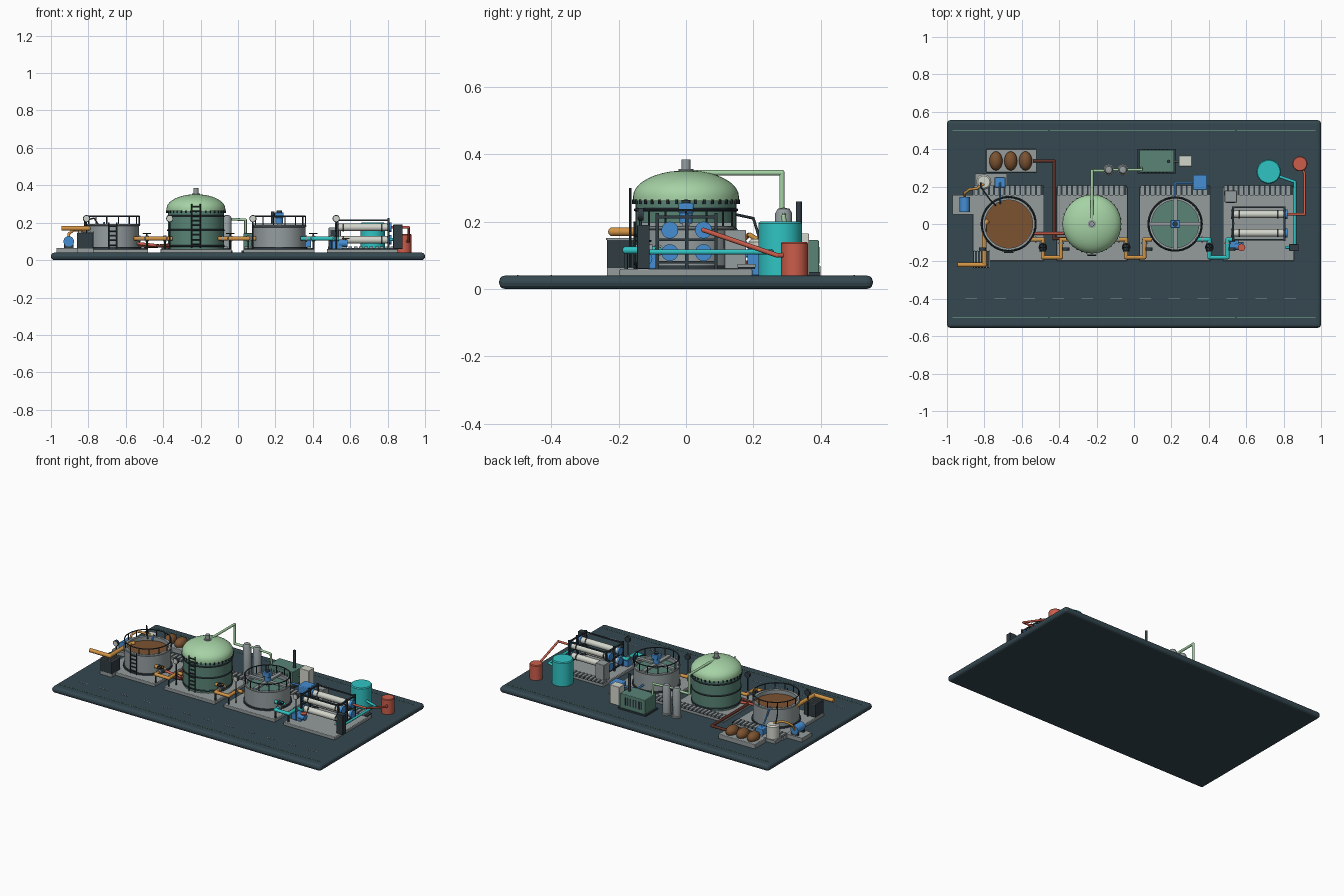
import bpy, bmesh, math
from mathutils import Vector, Matrix

if "Cube" in bpy.data.objects:
    bpy.data.objects.remove(bpy.data.objects["Cube"])

SLATE, CONC, STEEL, DARK = (.035, .065, .08), (.3, .33, .33), (.3, .34, .35), (.03, .045, .055)
ORANGE, BROWN, GREEN, DGREEN = (.65, .3, .06), (.2, .085, .03), (.38, .65, .38), (.1, .23, .18)
BLUE, TEAL, RED, WHITE, RUST = (.06, .27, .65), (.03, .55, .55), (.6, .11, .07), (.65, .67, .6), (.12, .03, .02)
mats = {}


def finish(name, bm, col, smooth=True):
    me = bpy.data.meshes.new(name)
    bmesh.ops.recalc_face_normals(bm, faces=bm.faces)
    bm.to_mesh(me)
    bm.free()
    ob = bpy.data.objects.new(name, me)
    bpy.context.collection.objects.link(ob)
    if col not in mats:
        mats[col] = bpy.data.materials.new("paint_%d" % len(mats))
        mats[col].diffuse_color = (*col, 1)
    me.materials.append(mats[col])
    if smooth:
        bpy.ops.object.select_all(action='DESELECT')
        bpy.context.view_layer.objects.active = ob
        ob.select_set(True)
        bpy.ops.object.shade_smooth_by_angle(angle=math.radians(35))
    return ob


def add_box(bm, x0, x1, y0, y1, z0, z1):
    m = Matrix.Translation(((x0 + x1) / 2, (y0 + y1) / 2, (z0 + z1) / 2)) @ Matrix.Diagonal((x1 - x0, y1 - y0, z1 - z0, 1))
    bmesh.ops.create_cube(bm, size=1, matrix=m)


def add_rod(bm, a, b, r, n=12):
    a, b = Vector(a), Vector(b)
    d = b - a
    m = Matrix.Translation((a + b) / 2) @ d.to_track_quat('Z', 'Y').to_matrix().to_4x4()
    bmesh.ops.create_cone(bm, cap_ends=True, segments=n, radius1=r, radius2=r, depth=d.length, matrix=m)


def boxes(name, col, *dims, bevel=0.0):
    bm = bmesh.new()
    for d in dims:
        add_box(bm, *d)
    ob = finish(name, bm, col, False)
    if bevel:
        mod = ob.modifiers.new("edge", 'BEVEL')
        mod.width, mod.segments = bevel, 3
    return ob


def rods(name, col, r, *pairs, n=12):
    bm = bmesh.new()
    for a, b in pairs:
        add_rod(bm, a, b, r, n)
    return finish(name, bm, col)


def pipe(name, col, r, *pts):
    bm = bmesh.new()
    for a, b in zip(pts, pts[1:]):
        add_rod(bm, a, b, r, 14)
    for p in pts[1:-1]:
        bmesh.ops.create_uvsphere(bm, u_segments=14, v_segments=8, radius=r * 1.03, matrix=Matrix.Translation(p))
    return finish(name, bm, col)


def lathe(name, col, x, y, prof, n=48):
    bm = bmesh.new()
    vs = [bm.verts.new((x + r, y, z)) for r, z in prof]
    es = [bm.edges.new(e) for e in zip(vs, vs[1:])]
    bmesh.ops.spin(bm, geom=vs + es, cent=(x, y, 0), axis=(0, 0, 1), angle=2 * math.pi, steps=n)
    bmesh.ops.remove_doubles(bm, verts=bm.verts, dist=1e-5)
    return finish(name, bm, col)


def ring(name, col, x, y, z, R, r):
    return lathe(name, col, x, y, [(R + r * math.cos(t * math.pi / 4), z + r * math.sin(t * math.pi / 4)) for t in range(9)])


def around(x, y, R, n, z):
    return [(x + R * math.cos(2 * math.pi * i / n), y + R * math.sin(2 * math.pi * i / n), z) for i in range(n)]


def up(p, h):
    return (p[0], p[1], p[2] + h)


def ladder(name, x, y, z0, z1):
    w = .022
    rungs = int((z1 - z0) / .025)
    rods(name, DARK, .004, *[((x + s * w, y, z0), (x + s * w, y, z1)) for s in (-1, 1)],
         *[((x - w, y, z0 + .02 + i * .025), (x + w, y, z0 + .02 + i * .025)) for i in range(rungs)], n=8)


# base slab with painted lines
boxes("base", SLATE, (-1, 1, -.555, .555, 0, .04), bevel=.018)
boxes("border_lines", DGREEN, *[(a, b, s * .5 - .002, s * .5 + .002, .038, .0415)
                                for s in (-1, 1) for a, b in ((-.97, -.46), (-.45, .54), (.55, .97))])
boxes("lane_dashes", STEEL, *[(-.9 + i * .155, -.84 + i * .155, -.402, -.398, .038, .0415) for i in range(12)])

C = [-.67, -.225, .22, .665]
for i, c in enumerate(C, 1):
    # concrete pad, grating and gauge post
    boxes(f"pad_{i}", CONC, (c - .19, c + .19, -.197, .197, .038, .06), bevel=.004)
    boxes(f"grating_frame_{i}", DARK, (c - .185, c + .185, .155, .205, .06, .066))
    boxes(f"grating_bars_{i}", STEEL, *[(c - .185 + k * .028, c - .167 + k * .028, .153, .207, .064, .074) for k in range(13)])
    gx = c - .14
    rods(f"gauge_post_{i}", DARK, .004, ((gx, -.135, .06), (gx, -.135, .21)))
    rods(f"gauge_body_{i}", DARK, .019, ((gx, -.142, .222), (gx, -.126, .222)), n=24)
    rods(f"gauge_dial_{i}", WHITE, .015, ((gx, -.144, .222), (gx, -.130, .222)), n=24)


# open tanks with liquid, rims and handrails
def open_tank(n, x, r, top, liquid):
    lathe(f"open_tank_{n}", STEEL, x, 0, [(0, .07), (r - .014, .07), (r - .014, top), (r, top), (r, .06), (0, .06)])
    ring(f"tank_rim_{n}", STEEL, x, 0, top - .004, r, .006)
    lathe(f"tank_foot_{n}", DARK, x, 0, [(r, .06), (r + .008, .06), (r + .008, .07), (r, .07)])
    lathe(f"liquid_{n}", liquid, x, 0, [(0, top - .025), (r - .012, top - .025)])
    ring(f"handrail_{n}", DARK, x, 0, .234, r, .0035)
    rods(f"handrail_posts_{n}", DARK, .003, *[(p, up(p, .234 - top)) for p in around(x, 0, r, 14, top)], n=8)


open_tank(1, C[0], .142, .192, BROWN)
open_tank(3, C[2], .14, .185, DGREEN)
ladder("ladder_1", -.67, -.152, .06, .2)

# stirred tank bridge and motor
x = C[2]
boxes("mixer_bridge", STEEL, (x - .14, x + .14, -.012, .012, .185, .197), (x - .012, x + .012, -.14, .14, .185, .197))
rods("mixer_shaft", STEEL, .008, ((x, 0, .08), (x, 0, .225)))
rods("mixer_gearbox", BLUE, .02, ((x, 0, .195), (x, 0, .228)), n=24)
boxes("mixer_motor", BLUE, (x - .024, x + .024, -.022, .022, .225, .255), bevel=.004)
rods("motor_cap", DARK, .014, ((x, 0, .254), (x, 0, .265)), n=20)

# domed digester
x = C[1]
lathe("digester_body", DGREEN, x, 0, [(0, .06), (.15, .06), (.15, .27), (0, .27)])
lathe("digester_dome", GREEN, x, 0, [(.15, .262), (.157, .262), (.157, .275)] +
      [(.157 * math.cos(t * math.pi / 20), .275 + .077 * math.sin(t * math.pi / 20)) for t in range(1, 10)] + [(0, .352)])
for k, z in enumerate((.075, .16, .235)):
    ring(f"digester_band_{k}", DARK, x, 0, z, .15, .005)
rods("digester_bolts", DARK, .004, *[(p, up(p, .014)) for p in around(x, 0, .157, 36, .252)], n=6)
rods("dome_vent", STEEL, .014, ((x, 0, .345), (x, 0, .385)), n=20)
rods("dome_vent_flange", STEEL, .022, ((x, 0, .345), (x, 0, .356)), n=20)
ladder("ladder_2", x, -.166, .065, .3)

# gas line, scrubbers and generator
pipe("gas_pipe", GREEN, .008, (x, 0, .345), (x, .285, .345), (x, .285, .215), (-.135, .285, .215))
pipe("gas_feed", GREEN, .007, (-.135, .29, .225), (.04, .29, .215), (.04, .3, .13))
for k, sx in enumerate((-.135, -.06)):
    lathe(f"scrubber_{k}", STEEL, sx, .29, [(0, .04), (.03, .04), (.03, .05), (.025, .052), (.025, .225), (.018, .238), (0, .242)], 24)
boxes("generator", DGREEN, (.03, .215, .275, .395, .045, .145), bevel=.004)
boxes("generator_skid", DARK, (.02, .225, .27, .4, .038, .05))
boxes("generator_vents", DARK, *[(.05 + k * .02, .06 + k * .02, y, y + .004, .075, .125) for k in range(7) for y in (.273, .393)])
rods("exhaust_stack", DARK, .009, ((.185, .335, .14), (.185, .335, .26)))
boxes("switch_cabinet", WHITE, (.24, .31, .308, .365, .04, .165), bevel=.003)
rods("generator_cable", STEEL, .005, ((.2, .335, .1), (.25, .335, .1)))

# solids bin with husk piles and return line
boxes("solids_bin", CONC, (-.79, -.52, .275, .4, .038, .07), bevel=.004)
for k in range(3):
    bm = bmesh.new()
    bmesh.ops.create_uvsphere(bm, u_segments=20, v_segments=12, radius=1,
                              matrix=Matrix.Translation((-.738 + k * .079, .337, .085)) @ Matrix.Diagonal((.035, .051, .035, 1)))
    finish(f"solids_pile_{k}", bm, BROWN)
pipe("solids_pipe", RUST, .009, (-.54, .337, .075), (-.428, .337, .075), (-.428, -.078, .075), (-.36, -.078, .08))
pipe("sludge_pipe", RED, .008, (-.55, -.05, .09), (-.36, -.05, .07))

# dosing drum and pumps on the left
lathe("dosing_drum", WHITE, -.803, .225, [(0, .04), (.04, .04), (.04, .14), (.032, .148), (0, .148)], 32)
boxes("dosing_pump", BLUE, (-.745, -.688, .195, .25, .06, .1), bevel=.004)
boxes("dosing_plinth", CONC, (-.85, -.68, .18, .27, .038, .06))
pipe("dosing_hose", BLUE, .005, (-.716, .222, .095), (-.716, .19, .12), (-.716, .13, .2), (-.716, .11, .17))
boxes("blower_skid", CONC, (-.97, -.85, .05, .155, .038, .066))
rods("blower", BLUE, .028, ((-.905, .065, .1), (-.905, .145, .1)), n=24)
boxes("blower_saddles", DARK, (-.93, -.88, .068, .08, .06, .1), (-.93, -.88, .13, .142, .06, .1))
pipe("blower_pipe", ORANGE, .007, (-.905, .14, .1), (-.905, .165, .14), (-.88, .185, .16), (-.84, .19, .16), (-.803, .215, .145))
pipe("drum_arch", DARK, .004, (-.82, .22, .145), (-.82, .2, .21), (-.77, .13, .225), (-.74, .1, .18))

# inlet screen and feed pipe
boxes("inlet_screen", DARK, (-.86, -.772, -.235, -.145, .06, .148), bevel=.004)
boxes("inlet_screen_ribs", STEEL, *[(-.855 + k * .016, -.849 + k * .016, -.238, -.142, .146, .152) for k in range(6)])
boxes("inlet_stand", CONC, (-.86, -.772, -.235, -.15, .038, .062))
pipe("inlet_pipe", ORANGE, .013, (-.945, -.218, .17), (-.8, -.218, .17), (-.8, -.06, .17), (-.8, 0, .17), (-.78, .02, .17))

# transfer pipes with flanges and handwheel valves
for k, (c, col) in enumerate(zip(C[:3], (ORANGE, ORANGE, TEAL))):
    a, b, e = c + .115, c + .183, c + .28
    pipe(f"transfer_pipe_{k}", col, .011, (a, -.083, .115), (b, -.083, .115), (b, -.178, .115), (e, -.178, .115),
         (e, -.083, .115), (e + .04, -.083, .115))
    rods(f"pipe_flanges_{k}", STEEL, .017, ((a + .025, -.083, .115), (a + .033, -.083, .115)),
         ((b, -.1, .115), (b, -.108, .115)), ((b, -.142, .115), (b, -.15, .115)), ((e, -.1, .115), (e, -.108, .115)), n=20)
    rods(f"valve_body_{k}", DARK, .017, ((b, -.108, .115), (b, -.142, .115)), n=16)
    rods(f"valve_stem_{k}", DARK, .004, ((b, -.125, .115), (b, -.125, .145)))
    ring(f"valve_wheel_{k}", DARK, b, -.125, .143, .02, .003)
    rods(f"valve_spokes_{k}", DARK, .002, ((b - .02, -.125, .143), (b + .02, -.125, .143)), ((b, -.145, .143), (b, -.105, .143)))
    rods(f"pipe_supports_{k}", DARK, .005, *[((q, -.178, .04), (q, -.178, .11)) for q in (b, e)])

# aeration blower and control cabinet behind the racks
boxes("aeration_blower", BLUE, (.315, .39, .182, .262, .04, .12), bevel=.005)
pipe("aeration_pipe", BLUE, .006, (.33, .22, .1), (.22, .22, .1), (.22, .13, .1))
boxes("control_cabinet", STEEL, (.485, .55, .115, .178, .06, .175), bevel=.003)
boxes("cabinet_screen", DARK, (.495, .54, .112, .117, .12, .16))

# membrane rack
for k, (y, z) in enumerate([(y, z) for y in (-.048, .052) for z in (.108, .175)]):
    rods(f"membrane_tube_{k}", WHITE, .02, ((.52, y, z), (.81, y, z)), n=24)
    rods(f"tube_caps_{k}", BLUE, .025, ((.518, y, z), (.532, y, z)), ((.803, y, z), (.82, y, z)), n=24)
    rods(f"tube_clamps_{k}", DARK, .022, *[((q, y, z), (q + .008, y, z)) for q in (.56, .765)], n=24)
f = []
for q in (.53, .805):
    f += [(q - .006, q + .006, y - .005, y + .005, .06, .225) for y in (-.085, .002, .089)]
    f += [(q - .005, q + .005, -.09, .094, z, z + .008) for z in (.075, .142, .21)]
f += [(.525, .81, y - .004, y + .004, .21, .218) for y in (-.085, .089)]
boxes("rack_frame", DARK, *f)

# rack feed pump
boxes("feed_pump", BLUE, (.49, .56, -.135, -.085, .06, .105), bevel=.004)
rods("feed_pump_motor", BLUE, .02, ((.54, -.12, .09), (.585, -.12, .09)), n=20)
rods("pump_valve_wheel", RED, .02, ((.575, -.125, .112), (.575, -.125, .118)), n=20)
rods("pump_valve_stem", DARK, .005, ((.575, -.125, .08), (.575, -.125, .115)))
boxes("outlet_panel", DARK, (.83, .88, -.145, -.108, .06, .19), bevel=.003)

# product tanks and lines
lathe("clean_water_tank", TEAL, .72, .28, [(0, .04), (.065, .04), (.065, .194), (.06, .2), (0, .2)])
lathe("concentrate_tank", RED, .887, .322, [(0, .04), (.04, .04), (.04, .135), (.036, .14), (0, .14)], 36)
pipe("clean_water_pipe", TEAL, .008, (.81, -.125, .11), (.86, -.125, .11), (.86, .225, .11), (.76, .26, .11))
pipe("concentrate_pipe", RED, .007, (.81, .052, .175), (.912, .052, .175), (.912, .27, .1), (.895, .31, .1))

for m in bpy.data.materials:
    if m.users and not m.is_grease_pencil:
        m.use_nodes = True
        m.node_tree.nodes["Principled BSDF"].inputs["Base Color"].default_value = m.diffuse_color
